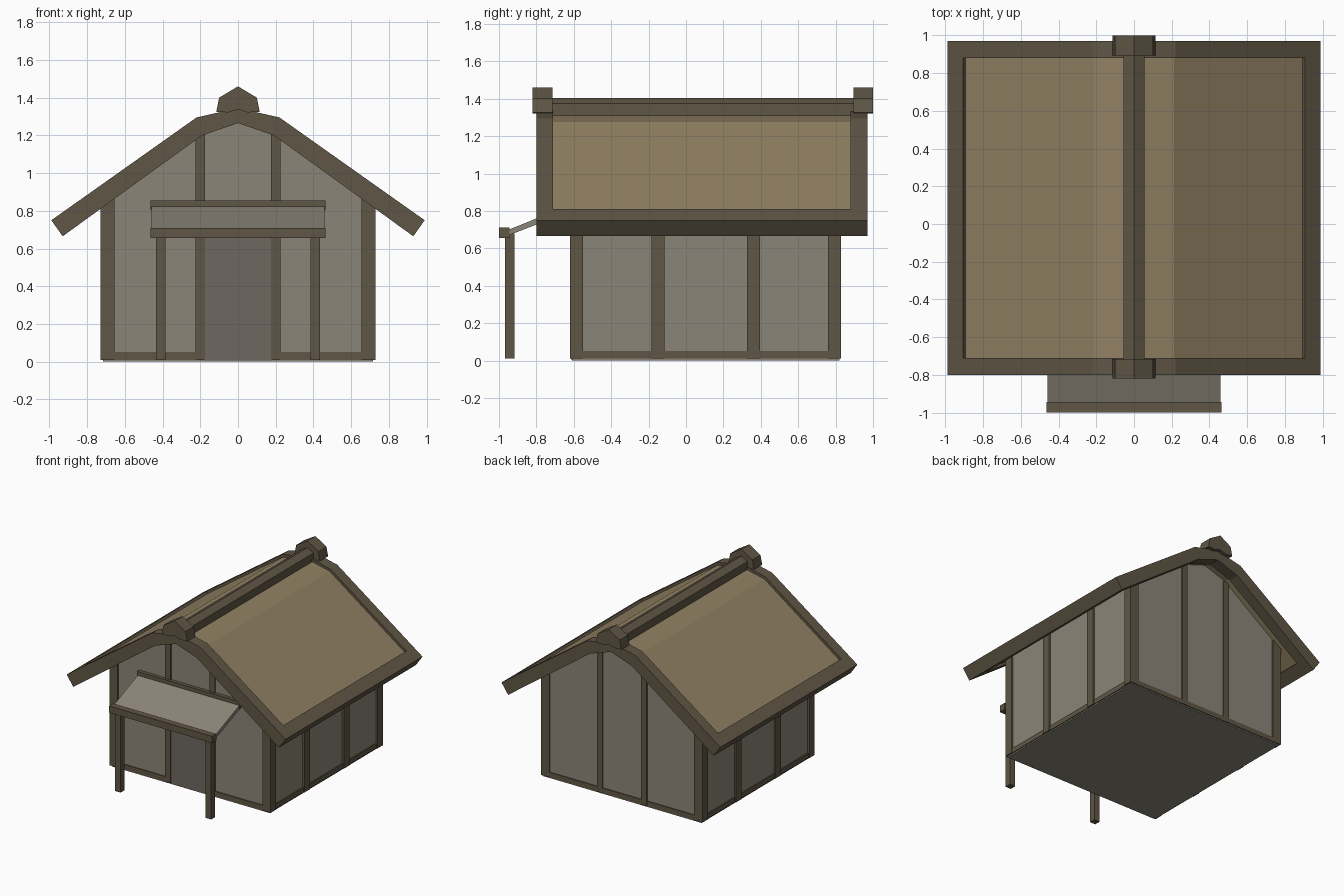
import bpy
import bmesh

if "Cube" in bpy.data.objects:
    bpy.data.objects.remove(bpy.data.objects["Cube"])


def material(name, rgb):
    m = bpy.data.materials.new(name)
    m.diffuse_color = (*rgb, 1)
    m.use_nodes = True
    m.node_tree.nodes["Principled BSDF"].inputs["Base Color"].default_value = m.diffuse_color
    return m


WOOD = material("timber", (0.115, 0.093, 0.060))
WALL = material("plaster", (0.26, 0.232, 0.188))
THATCH = material("thatch", (0.285, 0.22, 0.125))
DOOR = material("door_grey", (0.155, 0.14, 0.118))


def prism(name, pts, a, b, mat, axis='y'):
    """Extrude a profile (xz along y, or yz along x) from a to b."""
    def place(p, t):
        return (p[0], t, p[1]) if axis == 'y' else (t, p[0], p[1])
    bm = bmesh.new()
    start = [bm.verts.new(place(p, a)) for p in pts]
    end = [bm.verts.new(place(p, b)) for p in pts]
    bm.faces.new(start)
    bm.faces.new(end)
    n = len(pts)
    for i in range(n):
        j = (i + 1) % n
        bm.faces.new((start[i], start[j], end[j], end[i]))
    bmesh.ops.recalc_face_normals(bm, faces=bm.faces)
    mesh = bpy.data.meshes.new(name)
    bm.to_mesh(mesh)
    bm.free()
    mesh.materials.append(mat)
    ob = bpy.data.objects.new(name, mesh)
    bpy.context.collection.objects.link(ob)
    return ob


def box(name, x, y, z, mat=WOOD):
    return prism(name, [(x[0], z[0]), (x[1], z[0]), (x[1], z[1]), (x[0], z[1])],
                 y[0], y[1], mat)


def mirror_x(ob):
    ob.modifiers.new("mirror", 'MIRROR').use_axis[0] = True
    return ob


def symmetric(right):
    """Close a profile whose right half runs between two points on x = 0."""
    return right + [(-x, z) for x, z in reversed(right) if x > 0]


# Plastered walls with gables
prism("walls", symmetric([(0.715, 0), (0.715, 0.85), (0.2, 1.22), (0, 1.285)]),
      -0.61, 0.82, WALL)
box("door", (-0.18, 0.18), (-0.614, -0.60), (0.005, 0.74), DOOR)

# Timber framing
for side, y in (("front", (-0.62, -0.55)), ("back", (0.76, 0.83))):
    mirror_x(box(side + "_corner_post", (0.655, 0.73), y, (0.01, 0.88)))
    mirror_x(box(side + "_gable_post", (0.175, 0.225), y, (0.01, 1.21)))
for i, y in enumerate((-0.15, 0.36)):
    mirror_x(box(f"side_post_{i}", (0.68, 0.73), (y - 0.035, y + 0.035), (0.01, 0.86)))
mirror_x(box("side_sill", (0.68, 0.722), (-0.56, 0.77), (0.01, 0.05)))
mirror_x(box("front_sill", (0.2, 0.67), (-0.617, -0.57), (0.01, 0.05)))
box("back_sill", (-0.67, 0.67), (0.78, 0.827), (0.01, 0.05))

# Roof: timber gable bands, eave trims and recessed thatch
band = [(0, 1.265), (0.19, 1.20), (0.93, 0.665), (0.99, 0.75), (0.22, 1.295), (0, 1.345)]
band = band + [(-x, z) for x, z in reversed(band) if x > 0]
prism("front_gable_band", band, -0.80, -0.71, WOOD)
prism("back_gable_band", band, 0.88, 0.97, WOOD)
mirror_x(prism("eave_trim", [(0.845, 0.726), (0.93, 0.665), (0.99, 0.75), (0.907, 0.809)],
               -0.71, 0.88, WOOD))
thatch = [(0, 1.284), (0.197, 1.218), (0.88, 0.725), (0.92, 0.774), (0.213, 1.275), (0, 1.322)]
thatch = thatch + [(-x, z) for x, z in reversed(thatch) if x > 0]
prism("thatch", thatch, -0.73, 0.90, THATCH)

# Ridge beam with carved end caps
prism("ridge_beam", symmetric([(0.055, 1.29), (0.055, 1.375), (0, 1.405)]),
      -0.74, 0.91, WOOD)
cap = [(0, 1.338), (0.05, 1.322), (0.115, 1.325), (0.10, 1.40), (0, 1.46)]
cap = cap + [(-x, z) for x, z in reversed(cap) if x > 0]
prism("front_ridge_cap", cap, -0.82, -0.715, WOOD)
prism("back_ridge_cap", cap, 0.895, 1.0, WOOD)

# Porch awning
prism("awning_panel", [(-0.61, 0.836), (-0.96, 0.695), (-0.96, 0.665), (-0.61, 0.80)],
      -0.46, 0.46, WALL, 'x')
box("awning_front_beam", (-0.465, 0.465), (-1.0, -0.945), (0.655, 0.71))
box("awning_wall_beam", (-0.465, 0.465), (-0.64, -0.60), (0.805, 0.855))
mirror_x(box("awning_post", (0.385, 0.435), (-0.967, -0.917), (0.01, 0.68)))
